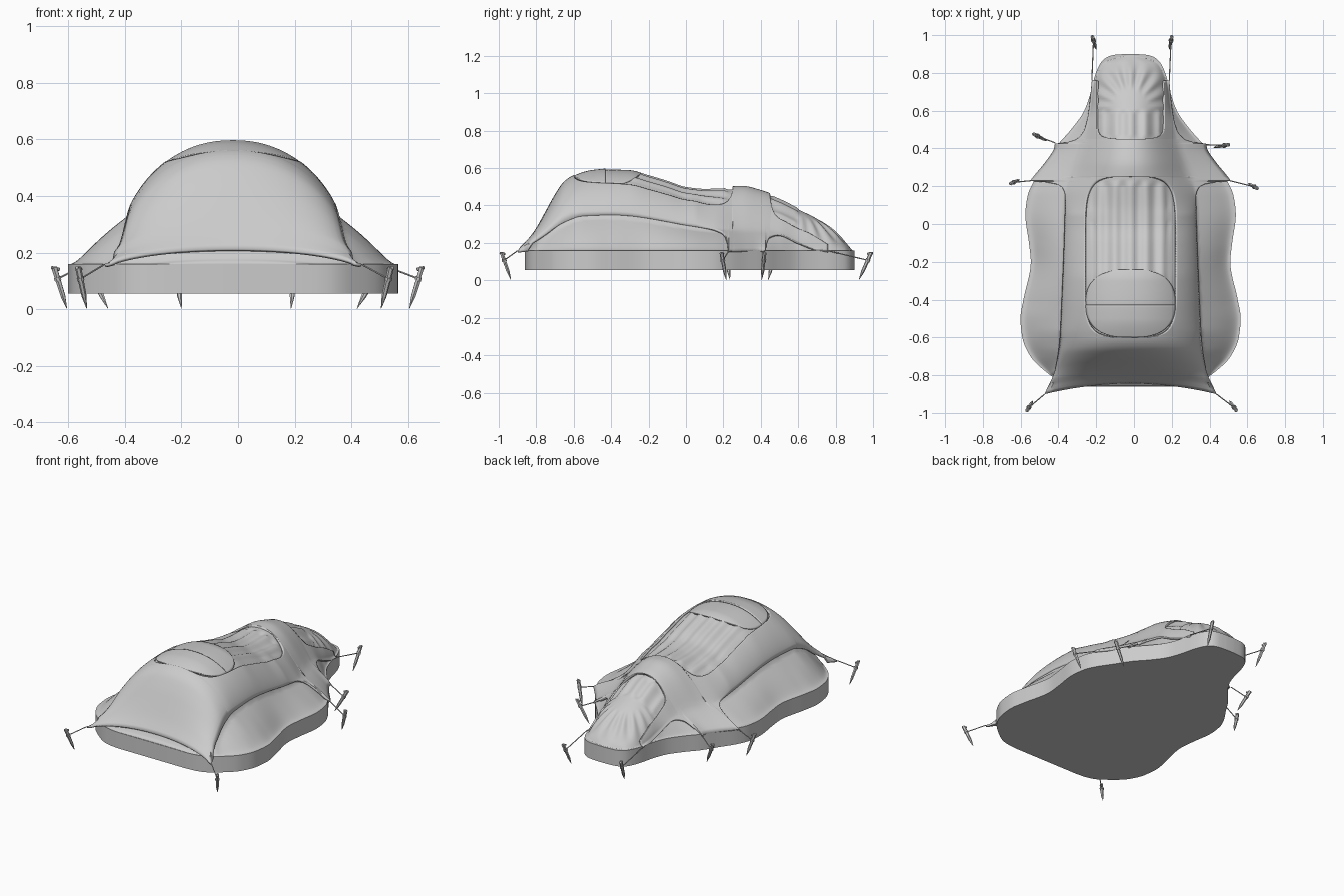
import bpy, bmesh, math
from mathutils import Vector

if "Cube" in bpy.data.objects:
    bpy.data.objects.remove(bpy.data.objects["Cube"])

CX = -0.018   # centre line of the tent body
Z0 = 0.16     # top of the base


def curve(pts):
    """Monotone cubic interpolation through (y, value) points."""
    X = [p[0] for p in pts]
    Y = [p[1] for p in pts]
    s = [(Y[i + 1] - Y[i]) / (X[i + 1] - X[i]) for i in range(len(X) - 1)]
    m = [s[0]] + [2 * a * b / (a + b) if a * b > 0 else 0 for a, b in zip(s, s[1:])] + [s[-1]]

    def f(x):
        if x <= X[0]:
            return Y[0]
        if x >= X[-1]:
            return Y[-1]
        i = next(k for k in range(len(s)) if x <= X[k + 1])
        h = X[i + 1] - X[i]
        t = (x - X[i]) / h
        return (Y[i] * (1 + 2 * t) * (1 - t) ** 2 + Y[i + 1] * t * t * (3 - 2 * t)
                + h * t * (1 - t) * (m[i] * (1 - t) - m[i + 1] * t))
    return f


# Shape tables along the length: base half width, ridge, shoulder width and height, cover edge
base_w = curve([(-.86, .24), (-.855, .30), (-.84, .36), (-.8, .425), (-.7, .53), (-.6, .573), (-.5, .583),
                (-.4, .567), (-.2, .528), (-.1, .538), (.05, .557), (.15, .545), (.23, .51), (.32, .45),
                (.42, .385), (.5, .315), (.6, .245), (.7, .21), (.78, .19), (.85, .16), (.88, .13),
                (.895, .09), (.9, .03)])
ridge = curve([(-.845, .212), (-.8, .28), (-.75, .37), (-.7, .46), (-.65, .53), (-.6, .562), (-.5, .592),
               (-.4, .6), (-.3, .597), (-.2, .57), (-.1, .54), (0, .507), (.1, .497), (.2, .50), (.3, .505),
               (.4, .483), (.5, .445), (.6, .395), (.7, .345), (.8, .27), (.86, .21), (.9, .165)])
sh_w = curve([(-.845, .455), (-.75, .40), (-.6, .375), (-.4, .365), (0, .35), (.15, .345), (.3, .30),
              (.42, .26), (.5, .235), (.6, .212), (.76, .19), (.85, .155), (.9, .03)])
sh_h = curve([(-.845, .16), (-.75, .235), (-.65, .31), (-.55, .345), (-.4, .35), (0, .295), (.18, .272),
              (.45, .26), (.5, .255), (.6, .215), (.7, .18), (.76, .165), (.9, .16)])
edge = curve([(-.845, .455), (-.75, .40), (-.6, .375), (-.4, .365), (0, .35), (.15, .347), (.19, .36),
              (.21, .39), (.222, .45), (.228, .53), (.25, .515), (.33, .45), (.40, .405), (.425, .40),
              (.432, .34), (.45, .285), (.5, .245), (.6, .222), (.76, .205)])


def height(x, y, wout):
    x = abs(x)
    d, e, h = min(sh_w(y), .97 * wout), sh_h(y), ridge(y)
    if x < d:
        b = max(0, min(1, (y - .05) / .2)) * max(0, min(1, (.65 - y) / .2))
        return e + (h - e) * max(0, 1 - (x / d) ** 2.2) ** (.75 + .55 * b)
    t = min(1, (x - d) / max(1e-4, wout - d))
    return Z0 + (e - Z0) * (1 - t) ** .85


def warp(x, y):
    """Pull the front corners of the cover forward."""
    k = max(0, min(1, (-.5 - y) / .345))
    return y - .055 * k * k * (x / .455) ** 2


def finish(name, bm, smooth=40):
    bmesh.ops.remove_doubles(bm, verts=bm.verts, dist=1e-4)
    bmesh.ops.recalc_face_normals(bm, faces=bm.faces)
    me = bpy.data.meshes.new(name)
    bm.to_mesh(me)
    bm.free()
    ob = bpy.data.objects.new(name, me)
    bpy.context.collection.objects.link(ob)
    bpy.ops.object.select_all(action='DESELECT')
    ob.select_set(True)
    bpy.context.view_layer.objects.active = ob
    bpy.ops.object.shade_smooth_by_angle(angle=math.radians(smooth))
    return ob


def skin(bm, rows):
    vs = [[bm.verts.new(p) for p in r] for r in rows]
    for a, b in zip(vs, vs[1:]):
        for i in range(len(a) - 1):
            bm.faces.new((a[i], a[i + 1], b[i + 1], b[i]))


def patch(name, ys, xin, xout, off, thick, cols=20):
    """Cloth sheet lying on the tent shape, mirrored left and right."""
    bm = bmesh.new()
    for s in (1, -1):
        rows = []
        for y in ys:
            a, b = xin(y), xout(y)
            xs = [a + (b - a) * i / cols for i in range(cols + 1)]
            wo = max(base_w(y), edge(y))
            rows.append([(CX + s * x, warp(x, y), height(x, y, wo) + off) for x in xs])
        skin(bm, rows)
    ob = finish(name, bm)
    if sum(p.normal.z for p in ob.data.polygons) < 0:
        ob.data.flip_normals()
    m = ob.modifiers.new("thickness", 'SOLIDIFY')
    m.thickness, m.offset = thick, -1
    return ob


# Base slab
bm = bmesh.new()
N = 100
ys = [.02 - .88 * math.cos(math.pi * i / N) for i in range(N + 1)]
loop = [(CX + base_w(y), y) for y in ys] + [(CX - base_w(y), y) for y in reversed(ys)]
f = bm.faces.new([bm.verts.new((x, y, .055)) for x, y in loop])
top = bmesh.ops.extrude_face_region(bm, geom=[f])
bmesh.ops.translate(bm, vec=(0, 0, Z0 - .055), verts=[v for v in top['geom'] if isinstance(v, bmesh.types.BMVert)])
finish("base_slab", bm)

# Inner tent with pleats under the roof opening and a fan of folds at the tail
bm = bmesh.new()
rows = []
for i in range(161):
    y = .02 - .877 * math.cos(math.pi * i / 160)
    w = base_w(y)
    row = []
    for j in range(-50, 51):
        s = j / 50
        x = w * s
        z = height(x, y, w) - .016
        if abs(x) < .2 and -.3 < y < .22:
            z += .008 * math.cos(x * math.tau / .085)
        if abs(x) < .16 and .46 < y < .6:
            z += .007 * math.cos(x * math.tau / .08)
        r, a = math.hypot(x, y - .62), math.atan2(y - .62, x)
        if y > .6 and .09 < r < .25:
            z += .008 * math.cos(16 * a) * math.sin(math.pi * (r - .09) / .16)
        k = (1 - abs(s) ** 14) * min(1, max(0, (y + .857) / .06)) ** .5
        row.append((CX + x, y, Z0 + max(0, z - Z0) * k))
    rows.append(row)
skin(bm, rows)
finish("inner_tent", bm, 60)

# Outer cover with roof opening and open tail
def opening(y):
    if -.6 < y < .25:
        return .243 * (1 - abs((y + .175) / .425) ** 6) ** .25
    if y > .45:
        return .18 * (1 - max(0, 1 - (y - .45) / .1) ** 5) ** .3
    return 0

ys = {-.845 + 1.605 * i / 120 for i in range(121)}
for c in (-.6, .25, .45):
    ys |= {c + s * .0012 * k * k for k in range(6) for s in (1, -1)}
ys |= {.19 + .004 * k for k in range(11)} | {.415 + .004 * k for k in range(10)}
patch("outer_cover", sorted(ys), opening, edge, 0, .012)

# Hood panels inside the roof opening
def hood(y):
    return .238 * max(0, 1 - abs((y + .42) / .182) ** 2.6) ** .42

patch("hood_front", [-.6 + .17 * i / 24 for i in range(25)], lambda y: 0, hood, -.002, .012)
patch("hood_rear", [-.43 + .19 * i / 24 for i in range(25)], lambda y: 0, hood, -.008, .01)


def rod(bm, a, b, r1, r2, n=8):
    a, b = Vector(a), Vector(b)
    q = (b - a).to_track_quat('Z', 'Y')
    m = q.to_matrix().to_4x4()
    m.translation = (a + b) / 2
    bmesh.ops.create_cone(bm, cap_ends=True, segments=n, radius1=r1, radius2=r2, depth=(b - a).length, matrix=m)


# Ground pegs and guy ropes: cover tip, peg head, peg point
pegs = [((.437, -.90), (.54, -.985), (.505, -.935)), ((-.473, -.90), (-.565, -.985), (-.535, -.935)),
        ((.505, .23), (.65, .19), (.605, .215)), ((-.54, .23), (-.65, .215), (-.605, .235)),
        ((.382, .42), (.50, .42), (.42, .405)), ((-.418, .43), (-.53, .475), (-.46, .44)),
        ((.187, .76), (.20, .99), (.187, .925)), ((-.223, .76), (-.22, .99), (-.20, .925))]
for i, (t, h, p) in enumerate(pegs):
    head, point = Vector((*h, .148)), Vector((*p, .003))
    at = lambda k: point.lerp(head, k)
    bm = bmesh.new()
    rod(bm, point, at(.3), .001, .009, 6)
    rod(bm, at(.3), head, .009, .011, 6)
    out = Vector((h[0] - p[0], h[1] - p[1], 0)).normalized()
    bar = at(.95)
    rod(bm, bar - out * .018, bar + out * .012 + Vector((0, 0, .006)), .006, .006, 6)
    finish(f"peg_{i + 1}", bm, 30)
    bm = bmesh.new()
    tip = Vector((*t, .158))
    rod(bm, tip, at(.72), .003, .003)
    rod(bm, at(.68), at(.76), .013, .013)
    finish(f"guy_rope_{i + 1}", bm)
